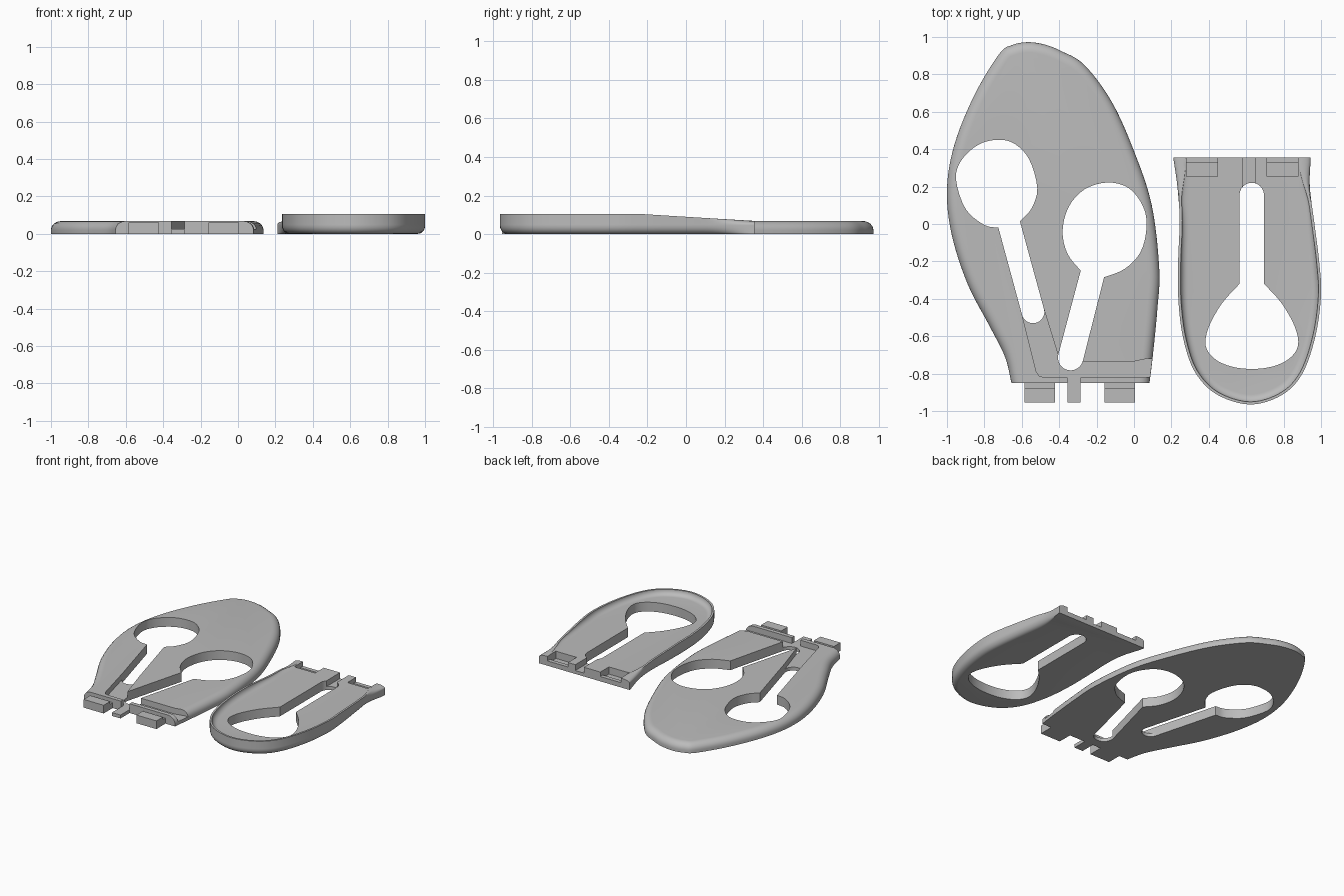
import bpy, bmesh, math
from mathutils import Vector

if "Cube" in bpy.data.objects:
    bpy.data.objects.remove(bpy.data.objects["Cube"], do_unlink=True)

grey = bpy.data.materials.new("plain grey")
grey.use_nodes = True
grey.diffuse_color = (0.5, 0.5, 0.5, 1)
grey.node_tree.nodes["Principled BSDF"].inputs["Base Color"].default_value = (0.5, 0.5, 0.5, 1)


def spline(points, steps=6):
    """Smooth open curve through the points."""
    p = [Vector(q) for q in points]
    p = [2 * p[0] - p[1]] + p + [2 * p[-1] - p[-2]]
    out = []
    for a, b, c, d in zip(p, p[1:], p[2:], p[3:]):
        for i in range(steps):
            t = i / steps
            out.append(0.5 * (2 * b + (c - a) * t + (2 * a - 5 * b + 4 * c - d) * t * t
                              + (3 * b - a - 3 * c + d) * t ** 3))
    return out + [p[-2]]


def make_object(name, rings):
    """Closed solid from stacked rings of equal length."""
    bm = bmesh.new()
    loops = [[bm.verts.new(v) for v in ring] for ring in rings]
    n = len(loops[0])
    for low, high in zip(loops, loops[1:]):
        for i in range(n):
            j = (i + 1) % n
            bm.faces.new((low[i], low[j], high[j], high[i]))
    bm.faces.new(loops[0][::-1])
    bm.faces.new(loops[-1])
    bmesh.ops.recalc_face_normals(bm, faces=bm.faces)
    mesh = bpy.data.meshes.new(name)
    bm.to_mesh(mesh)
    bm.free()
    mesh.materials.append(grey)
    ob = bpy.data.objects.new(name, mesh)
    bpy.context.collection.objects.link(ob)
    return ob


def prism(name, outline, z0, z1):
    return make_object(name, [[(p[0], p[1], z) for p in outline] for z in (z0, z1)])


def box(name, x0, x1, y0, y1, z0, z1):
    return prism(name, [(x0, y0), (x1, y0), (x1, y1), (x0, y1)], z0, z1)


def shell(name, outline, profile):
    """Skin an outline with a wall profile; its straight end stays flat."""
    n = len(outline)
    area = sum(a.x * b.y - b.x * a.y for a, b in zip(outline, outline[1:] + outline[:1]))
    side = 1 if area > 0 else -1
    columns = []
    for i, p in enumerate(outline):
        t = outline[min(i + 1, n - 1)] - outline[max(i - 1, 0)]
        inward = Vector((-t.y, t.x)).normalized() * side
        if i in (0, n - 1):
            inward = Vector((math.copysign(1, inward.x), 0))
        columns.append([(*(p + inward * d), z) for d, z in profile(p.y)])
    return make_object(name, list(zip(*columns)))


def cut(ob, cutter):
    mod = ob.modifiers.new("cut", 'BOOLEAN')
    mod.operation = 'DIFFERENCE'
    mod.solver = 'EXACT'
    mod.object = cutter
    bpy.context.view_layer.objects.active = ob
    bpy.ops.object.modifier_apply(modifier=mod.name)
    bpy.data.objects.remove(cutter, do_unlink=True)


def keyhole(blob, end_a, end_b):
    """Rounded opening joined to a straight slot with a round end."""
    a, b = Vector(end_a), Vector(end_b)
    mid, r = (a + b) / 2, (a - b) / 2
    out = Vector((r.y, -r.x))
    if out.dot(mid - Vector(blob[0])) < 0:
        out = -out
    arc = [mid + r * math.cos(k * math.pi / 12) + out * math.sin(k * math.pi / 12) for k in range(13)]
    return prism("cutter", spline(blob, 4) + arc, -0.1, 0.3)


QUARTER = [k * math.pi / 12 for k in range(7)]
TOP = 0.068


# Front sole with a rounded upper edge
def front_profile(y):
    return [(0, 0)] + [(0.055 * (1 - math.cos(a)), 0.02 + (TOP - 0.02) * math.sin(a)) for a in QUARTER]


front_outline = spline([
    (-.655, -.85), (-.69, -.71), (-.77, -.55), (-.89, -.32), (-.975, -.055), (-1, .185),
    (-.96, .425), (-.853, .69), (-.72, .91), (-.65, .957), (-.57, .972), (-.48, .96), (-.39, .925),
    (-.265, .85), (-.12, .655), (0, .39), (.095, .1), (.135, -.24), (.125, -.455),
    (.1, -.71), (.083, -.85)])
front_sole = shell("front_sole", front_outline, front_profile)

cut(front_sole, keyhole(
    [(-.61, .015), (-.55, .08), (-.517, .19), (-.56, .345), (-.64, .43), (-.73, .45), (-.83, .425),
     (-.92, .345), (-.952, .24), (-.9, .08), (-.8, -.005), (-.725, -.02)],
    (-.6, -.48), (-.48, -.46)))
cut(front_sole, keyhole(
    [(-.16, -.285), (-.05, -.24), (.035, -.15), (.067, -.02), (.05, .09), (-.025, .19), (-.14, .222),
     (-.265, .185), (-.35, .09), (-.382, -.04), (-.355, -.16), (-.285, -.25)],
    (-.405, -.7), (-.273, -.73)))

# Strap channel running from the first slot to the side, with a rear notch
FLOOR = 0.025
cut(front_sole, prism("cutter", [
    (-.6, -.48), (-.522, -.79), (-.507, -.812), (-.48, -.82), (.2, -.82), (.2, -.72), (.07, -.72),
    (0, -.735), (-.3, -.735), (-.4, -.72), (-.48, -.46)], FLOOR, 0.3))
cut(front_sole, box("cutter", -.355, -.285, -.9, -.81, FLOOR, 0.3))

# Connecting tabs: hooked blocks and a thin centre tongue
for side, x in (("right", -.585), ("left", -.157)):
    box(side + "_tab_neck", x, x + .163, -.885, -.84, 0, .04)
    box(side + "_tab_hook", x, x + .163, -.955, -.88, 0, .06)
box("centre_tongue", -.355, -.285, -.955, -.84, 0, FLOOR)


# Heel part: rounded underneath, raised rim fading out toward the joint
def heel_profile(y):
    t = min(1, max(0, (0.355 - y) / 0.25))
    t = t * t * (3 - 2 * t)
    h = TOP + 0.037 * min(1, max(0, (0.355 - y) / 0.6))
    under = [(0.04 * t * (1 - math.sin(a)), 0.045 * (1 - math.cos(a))) for a in QUARTER]
    s = 0.05 * (1 - t)
    over = [(s * (1 - math.cos(a)), 0.05 + (h - 0.05) * math.sin(a)) for a in QUARTER]
    edge = s + 0.014
    fillet = [(edge + 0.04 * (1 - math.cos(a)), h - (h - TOP) * math.sin(a)) for a in QUARTER]
    return under + over + fillet


heel_outline = spline([
    (.21, .355), (.232, .2), (.244, .02), (.236, -.2), (.238, -.42), (.265, -.62), (.325, -.79),
    (.44, -.91), (.62, -.965), (.79, -.915), (.9, -.8), (.97, -.6), (1, -.38),
    (.99, -.2), (.965, .0), (.94, .2), (.945, .355)])
heel_part = shell("heel_part", heel_outline, heel_profile)

left_half = [(.564, -.32), (.47, -.425), (.4, -.55), (.383, -.65), (.43, -.72), (.52, -.762)]
mirrored = [(1.26 - x, y) for x, y in reversed(left_half)]
cut(heel_part, keyhole(left_half + [(.63, -.775)] + mirrored, (.695, .155), (.564, .155)))

# Strap groove and tab pockets at the joint
cut(heel_part, box("cutter", .58, .65, .19, .4, FLOOR, 0.3))
for x in (.28, .71):
    cut(heel_part, box("cutter", x, x + .167, .255, .325, .015, 0.3))
    cut(heel_part, box("cutter", x, x + .167, .32, .4, .035, 0.3))

# Smooth shading with crisp edges
for ob in (front_sole, heel_part):
    bpy.ops.object.select_all(action='DESELECT')
    ob.select_set(True)
    bpy.context.view_layer.objects.active = ob
    bpy.ops.object.shade_smooth_by_angle(angle=math.radians(30))
